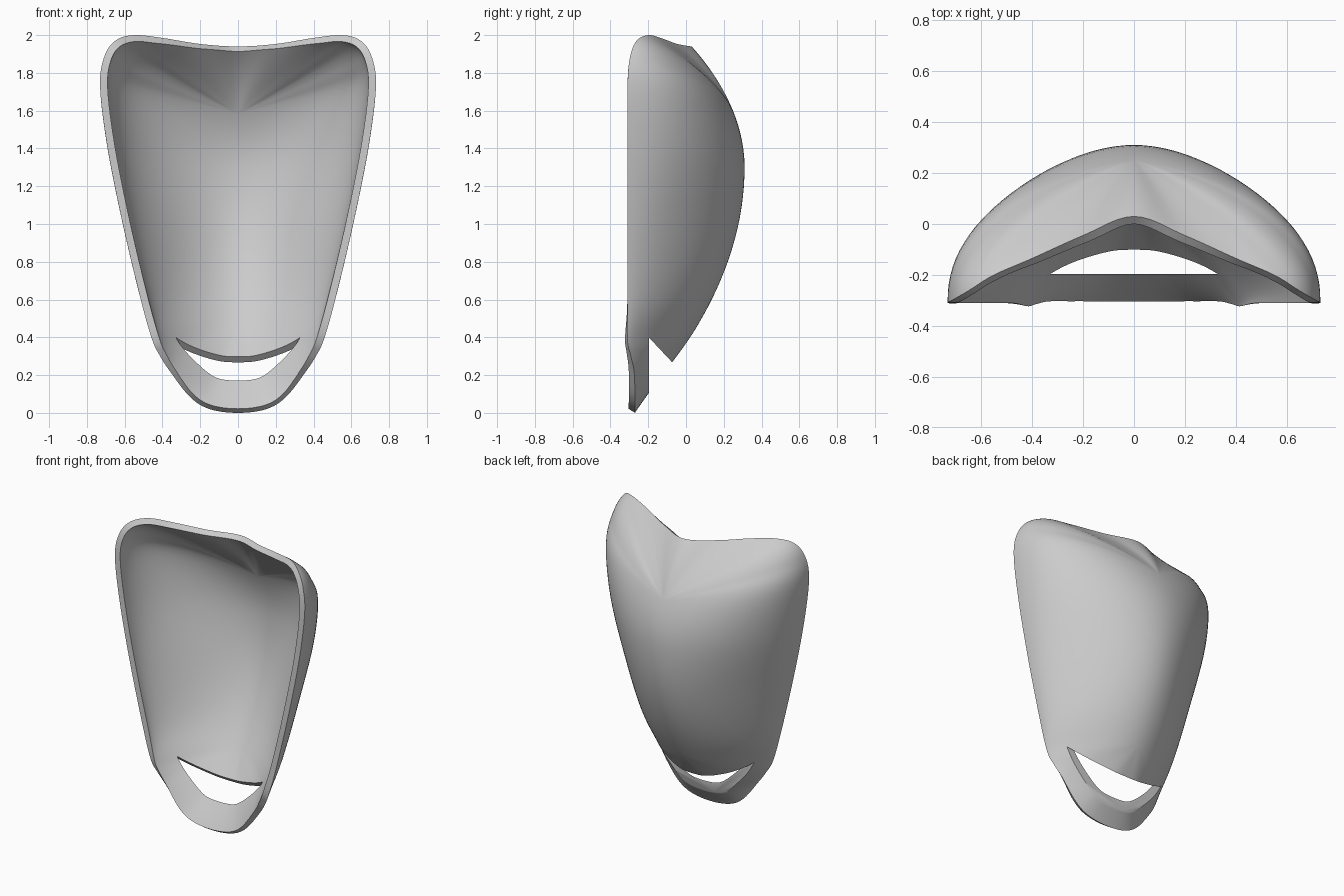
import bpy, bmesh, math
from mathutils import Vector

cube = bpy.data.objects.get("Cube")
if cube:
    bpy.data.objects.remove(cube, do_unlink=True)

grey = bpy.data.materials.new("plain grey")
grey.use_nodes = True
grey.diffuse_color = (0.6, 0.6, 0.6, 1)
grey.node_tree.nodes["Principled BSDF"].inputs["Base Color"].default_value = (0.6, 0.6, 0.6, 1)

# Half rim from bottom middle to top middle:
# position, offset of the wall handle, reach of the handle at the spine
RIM = [
    (0, -.27, 0, 0, .09, .14, .33),
    (.15, -.27, .02, -.04, .09, .13, .35),
    (.255, -.27, .085, -.07, .08, .1, .4),
    (.36, -.275, .22, -.06, .08, .06, .45),
    (.415, -.293, .305, -.04, .08, .03, .48),
    (.455, -.31, .39, -.02, .08, .01, .5),
    (.515, -.31, .6, .01, .13, 0, .5),
    (.61, -.31, 1, .015, .21, 0, .47),
    (.69, -.31, 1.4, .02, .32, 0, .45),
    (.73, -.31, 1.72, .015, .36, 0, .42),
    (.71, -.297, 1.88, 0, .27, 0, .4),
    (.65, -.262, 1.97, -.02, .2, -.02, .36),
    (.55, -.2, 2, -.06, .13, -.05, .33),
    (.4, -.135, 1.985, -.06, .11, -.07, .33),
    (.2, -.045, 1.953, -.04, .1, -.1, .33),
    (0, .03, 1.94, 0, .1, -.11, .33),
]
STEPS, RINGS = 6, 28


def smooth_loop(half):
    """Mirror the half rim and run a closed spline through it."""
    pts = [Vector(p) for p in half]
    for x, y, z, hx, *rest in reversed(half[1:-1]):
        pts.append(Vector((-x, y, z, -hx, *rest)))
    n, loop = len(pts), []
    for i in range(n):
        a, b, c, d = (pts[(i + j) % n] for j in (-1, 0, 1, 2))
        for s in range(STEPS):
            t = s / STEPS
            loop.append(b + (c - a) * t / 2 + (a * 2 - b * 5 + c * 4 - d) * t**2 / 2
                        + (b * 3 - a - c * 3 + d) * t**3 / 2)
    return loop


def spine_at(z):
    """Point and slope of the back's parabolic middle line."""
    bend = .355 if z < 1.3 else .684
    return Vector((0, .31 - bend * (z - 1.3)**2, z)), -2 * bend * (z - 1.3)


def rib(p):
    """Curve from the spine out to one rim point."""
    rim = Vector(p[:3])
    spine, slope = spine_at(min(max(.18 + .8 * rim.z, .45), 1.6))
    reach = (rim - spine) * p[6]
    reach.y = slope * reach.z
    handle, wall = spine + reach, rim + Vector(p[3:6])
    for r in range(RINGS + 1):
        t = r / RINGS
        u = 1 - t
        yield spine * u**3 + handle * (3 * u * u * t) + wall * (3 * u * t * t) + rim * t**3


def make_object(name, bm):
    bmesh.ops.recalc_face_normals(bm, faces=bm.faces)
    mesh = bpy.data.meshes.new(name)
    bm.to_mesh(mesh)
    bm.free()
    obj = bpy.data.objects.new(name, mesh)
    bpy.context.collection.objects.link(obj)
    return obj


# Curved dish: ribs run from the spine to the rim all the way round
bm = bmesh.new()
ribs = [[bm.verts.new(co) for co in rib(p)] for p in smooth_loop(RIM)]
for a, b in zip(ribs, ribs[1:] + ribs[:1]):
    for i in range(RINGS):
        bm.faces.new((a[i], a[i + 1], b[i + 1], b[i]))
bmesh.ops.remove_doubles(bm, verts=[r[0] for r in ribs], dist=0.0005)
shell = make_object("shell", bm)
# Outer side faces the back
if sum(f.normal.y * f.area for f in shell.data.polygons) < 0:
    shell.data.flip_normals()
shell.data.materials.append(grey)

# Wedge that cuts the opening above the bottom band
bm = bmesh.new()
profile = [(-.197, .4), (.403, -.24), (-.197, -.24)]
face = bm.faces.new([bm.verts.new((-1, y, z)) for y, z in profile])
side = bmesh.ops.extrude_face_region(bm, geom=[face])["geom"]
bmesh.ops.translate(bm, vec=(2, 0, 0), verts=[v for v in side if isinstance(v, bmesh.types.BMVert)])
cutter = make_object("opening_cutter", bm)
cutter.hide_render = True

wall = shell.modifiers.new("wall", "SOLIDIFY")
wall.thickness = 0.04
wall.offset = -1
cut = shell.modifiers.new("opening", "BOOLEAN")
cut.operation = "DIFFERENCE"
cut.solver = "EXACT"
cut.object = cutter

# Apply the modifiers, then drop the cutter
bpy.context.view_layer.update()
evaluated = shell.evaluated_get(bpy.context.evaluated_depsgraph_get())
mesh = bpy.data.meshes.new_from_object(evaluated)
shell.modifiers.clear()
shell.data = mesh
bpy.data.objects.remove(cutter, do_unlink=True)

bpy.ops.object.select_all(action="DESELECT")
shell.select_set(True)
bpy.context.view_layer.objects.active = shell
bpy.ops.object.shade_smooth_by_angle(angle=math.radians(40))
